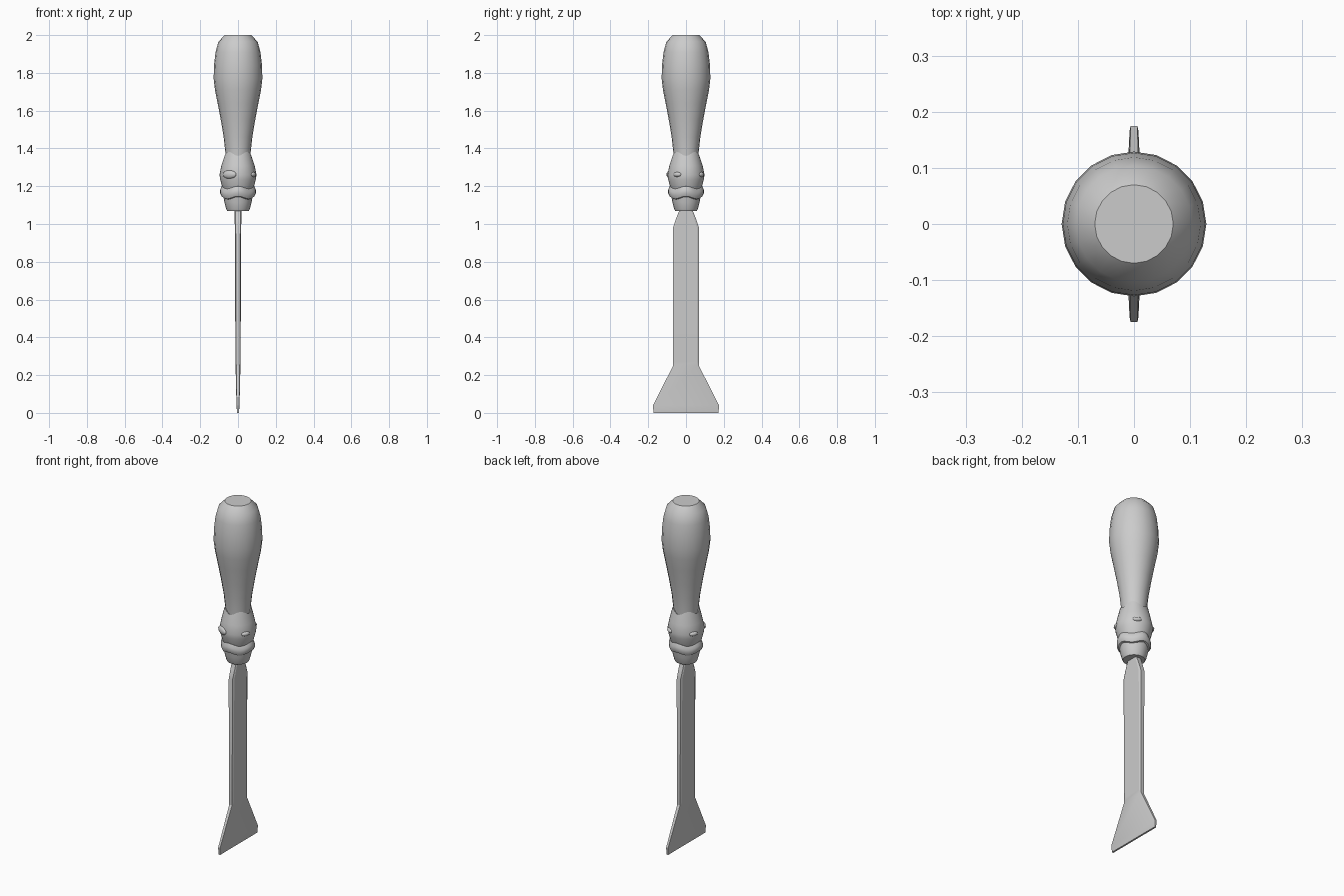
import bpy, bmesh, math

if "Cube" in bpy.data.objects:
    bpy.data.objects.remove(bpy.data.objects["Cube"])

TAU = 2 * math.pi


def finish(name, bm, angle=35):
    bmesh.ops.recalc_face_normals(bm, faces=bm.faces)
    me = bpy.data.meshes.new(name)
    bm.to_mesh(me)
    bm.free()
    ob = bpy.data.objects.new(name, me)
    bpy.context.collection.objects.link(ob)
    bpy.ops.object.select_all(action='DESELECT')
    ob.select_set(True)
    bpy.context.view_layer.objects.active = ob
    bpy.ops.object.shade_smooth_by_angle(angle=math.radians(angle))
    return ob


def loft(name, rings, angle=35):
    """Skin a stack of closed rings and cap both ends."""
    bm = bmesh.new()
    rows = [[bm.verts.new(p) for p in ring] for ring in rings]
    n = len(rows[0])
    for a, b in zip(rows, rows[1:]):
        for i in range(n):
            j = (i + 1) % n
            bm.faces.new((a[i], a[j], b[j], b[i]))
    bm.faces.new(rows[0][::-1])
    bm.faces.new(rows[-1])
    return finish(name, bm, angle)


def lathe(name, profile, sides=20, dr=None, dz=None, angle=35):
    """Turn (radius, z) points; dr and dz add waviness by row and angle."""
    rings = []
    for k, (r, z) in enumerate(profile):
        ring = []
        for i in range(sides):
            a = TAU * i / sides
            rr = r + (dr(k, a) if dr else 0)
            ring.append((rr * math.cos(a), rr * math.sin(a), z + (dz(k, a) if dz else 0)))
        rings.append(ring)
    return loft(name, rings, angle)


# Turned handle
lathe("handle", [(.062, 1.30), (.067, 1.38), (.076, 1.46), (.091, 1.55), (.108, 1.64),
                 (.122, 1.71), (.129, 1.77), (.127, 1.84), (.119, 1.91), (.104, 1.965),
                 (.07, 2.0)])

# Collar with a wavy upper lip
collar = [(.072, 1.17), (.082, 1.19), (.094, 1.235), (.098, 1.26), (.088, 1.31), (.071, 1.372), (.06, 1.365)]
lathe("collar", collar, 32, dz=lambda k, a: .011 * math.cos(4 * a + math.pi) if k >= 5 else 0)

# Lobed band under the collar
band = [(.07, 1.135), (.084, 1.14), (.091, 1.155), (.091, 1.175), (.083, 1.193), (.07, 1.196)]
lathe("collar_band", band, 32,
      dr=lambda k, a: .003 * math.cos(4 * a) if 0 < k < 5 else 0,
      dz=lambda k, a: .007 * math.cos(4 * a))

# Tapered ferrule
lathe("ferrule", [(.058, 1.07), (.063, 1.08), (.072, 1.115), (.078, 1.15)], 20)

# Raised almond studs on the collar
for i, (deg, size) in enumerate([(240, 1.0), (60, .6), (330, .6), (150, .6)]):
    bm = bmesh.new()
    bmesh.ops.create_uvsphere(bm, u_segments=12, v_segments=8, radius=1)
    ob = finish(f"collar_stud_{i + 1}", bm)
    a = math.radians(deg)
    ob.scale = (.015, .042 * size, .022 * size)
    ob.location = (.091 * math.cos(a), .091 * math.sin(a), 1.262)
    ob.rotation_euler = (0, 0, a)


# Flat scraper blade: z, half width, half width of the flat, half thickness, edge thickness
def section(z, w, f, t, e):
    half = [(t, -f), (t, f), (e, w)]
    return [(x, y, z) for x, y in half] + [(-x, -y, z) for x, y in
            [(e, -w), (t, -f), (t, f), (e, w)]] + [(e, -w, z)]


blade = [(0, .172, .165, .005, .004), (.04, .175, .165, .008, .006),
         (.25, .068, .058, .013, .009), (.27, .068, .058, .0135, .01),
         (.98, .069, .058, .017, .012), (1.03, .052, .043, .0175, .013),
         (1.07, .036, .03, .018, .014), (1.10, .034, .028, .018, .014)]
loft("blade", [section(*s) for s in blade], 20)
